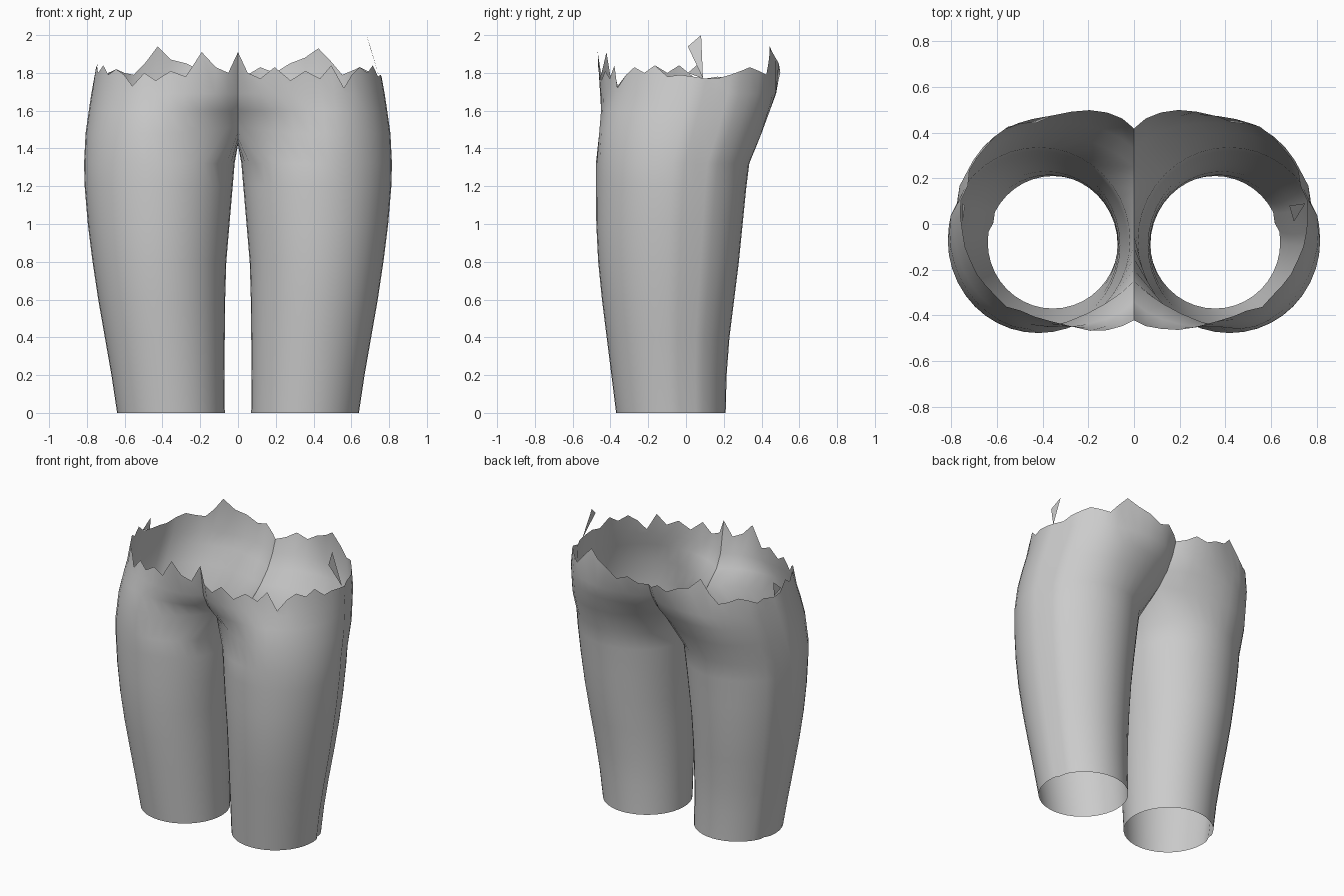
import bpy, bmesh, math

if "Cube" in bpy.data.objects:
    bpy.data.objects.remove(bpy.data.objects["Cube"])

# Leg outline by height: z, inner x, outer x, front y, back y
PROFILE = [
    (0.00, 0.070, 0.640, -0.370, 0.210), (0.20, 0.072, 0.670, -0.395, 0.215),
    (0.40, 0.070, 0.705, -0.420, 0.230), (0.60, 0.068, 0.740, -0.445, 0.255),
    (0.80, 0.062, 0.770, -0.465, 0.280), (1.00, 0.045, 0.795, -0.475, 0.300),
    (1.20, 0.028, 0.812, -0.477, 0.320), (1.32, 0.018, 0.815, -0.477, 0.335),
    (1.48, 0.005, 0.807, -0.470, 0.405), (1.60, 0.000, 0.790, -0.445, 0.440),
    (1.70, 0.000, 0.775, -0.415, 0.465), (1.78, 0.000, 0.760, -0.400, 0.475),
    (2.00, 0.000, 0.740, -0.400, 0.430)]
# Centre line of the hips: z, front y, back y
CENTRE = [(1.48, -0.25, 0.25), (1.60, -0.34, 0.33), (1.70, -0.39, 0.39),
          (1.80, -0.41, 0.425), (2.00, -0.43, 0.43)]
# Torn rim heights (hundredths) from front centre round to back centre
RIM = {1: [91, 80, 77, 83, 76, 81, 77, 84, 72, 79, 83, 80, 84, 78, 79, 78,
           77, 77, 79, 81, 83, 81, 79, 86, 93, 88, 85, 80, 83, 79, 78],
       -1: [91, 80, 83, 91, 78, 81, 76, 80, 73, 79, 82, 79, 84, 80, 84, 78,
            77, 78, 77, 80, 82, 80, 79, 85, 94, 87, 85, 81, 83, 79, 78]}
N, INNER = 40, 5          # sides per leg, sides from inner middle to hip arc


def sample(table, z):
    for a, b in zip(table, table[1:]):
        if z <= b[0]:
            t = max(0, (z - a[0]) / (b[0] - a[0]))
            return [p + (q - p) * t for p, q in zip(a[1:], b[1:])]
    return table[-1][1:]


def leg_point(i, z):
    """Point i of the leg ring, counted from the inner side through the front."""
    x0, x1, y0, y1 = sample(PROFILE, z)
    a = 2 * math.pi * i / N
    r = 0.96 if i == N // 2 + 2 else 1.0      # side seam groove
    return ((x0 + x1) / 2 - r * (x1 - x0) / 2 * math.cos(a),
            (y0 + y1) / 2 - r * (y1 - y0) / 2 * math.sin(a))


def hip_point(i, z):
    """Leg ring pulled to the centre line at the front and the back."""
    x, y = leg_point(i, z)
    front = i < N / 2
    end = INNER if front else N - INNER
    t = max(0, 1 - abs(i - end) / 7)
    w = t * t * (3 - 2 * t)
    ex, ey = leg_point(end, z)
    return x - ex * w, y + (sample(CENTRE, z)[0 if front else 1] - ey) * w


bm = bmesh.new()
for side in (1, -1):
    def vert(x, y, z):
        return bm.verts.new((side * x, y, z))

    def face(*vs):
        bm.faces.new(vs if side == 1 else vs[::-1])

    # Leg tube
    rings = [[vert(*leg_point(i, row[0]), row[0]) for i in range(N)]
             for row in PROFILE[:8]]
    # Crotch row: the inner part lies on the centre line
    crotch = []
    for i in range(N):
        if INNER <= i <= N - INNER:
            near = max(0, 1 - min(i - INNER, N - INNER - i) / 4)
            crotch.append(vert(*hip_point(i, 1.48), 1.48 + 0.04 * near))
        else:
            k = i if i < N / 2 else i - N
            crotch.append(vert(0, -0.25 * k / INNER, 1.42 + 0.10 * (k / INNER) ** 2))
    rings.append(crotch)
    for low, high in zip(rings, rings[1:]):
        for i in range(N):
            j = (i + 1) % N
            face(low[j], low[i], high[i], high[j])
    # Hips with the torn rim
    below = crotch[INNER:N - INNER + 1]
    for z in (1.60, 1.69, None):
        row = []
        for k in range(len(below)):
            h = z or 1 + RIM[side][k] / 100
            row.append(vert(*hip_point(k + INNER, h), h))
        for k in range(len(below) - 1):
            face(below[k + 1], below[k], row[k], row[k + 1])
        below = row
    # Loose torn shred at the hip
    top = 2.0 if side == 1 else 1.86
    face(vert(0.75, 0.09, 1.77), vert(0.68 if side == 1 else 0.74, 0.08, top),
         vert(0.70 if side == 1 else 0.75, 0.01, top - 0.06))

bmesh.ops.remove_doubles(bm, verts=bm.verts, dist=0.0005)
mesh = bpy.data.meshes.new("trouser_legs")
bm.to_mesh(mesh)
bm.free()

cloth = bpy.data.materials.new("light grey cloth")
cloth.diffuse_color = (0.6, 0.6, 0.6, 1)
cloth.use_nodes = True
cloth.node_tree.nodes["Principled BSDF"].inputs["Base Color"].default_value = cloth.diffuse_color
mesh.materials.append(cloth)
legs = bpy.data.objects.new("trouser_legs", mesh)
bpy.context.collection.objects.link(legs)
bpy.context.view_layer.objects.active = legs
legs.select_set(True)
bpy.ops.object.shade_smooth_by_angle(angle=math.radians(50))
